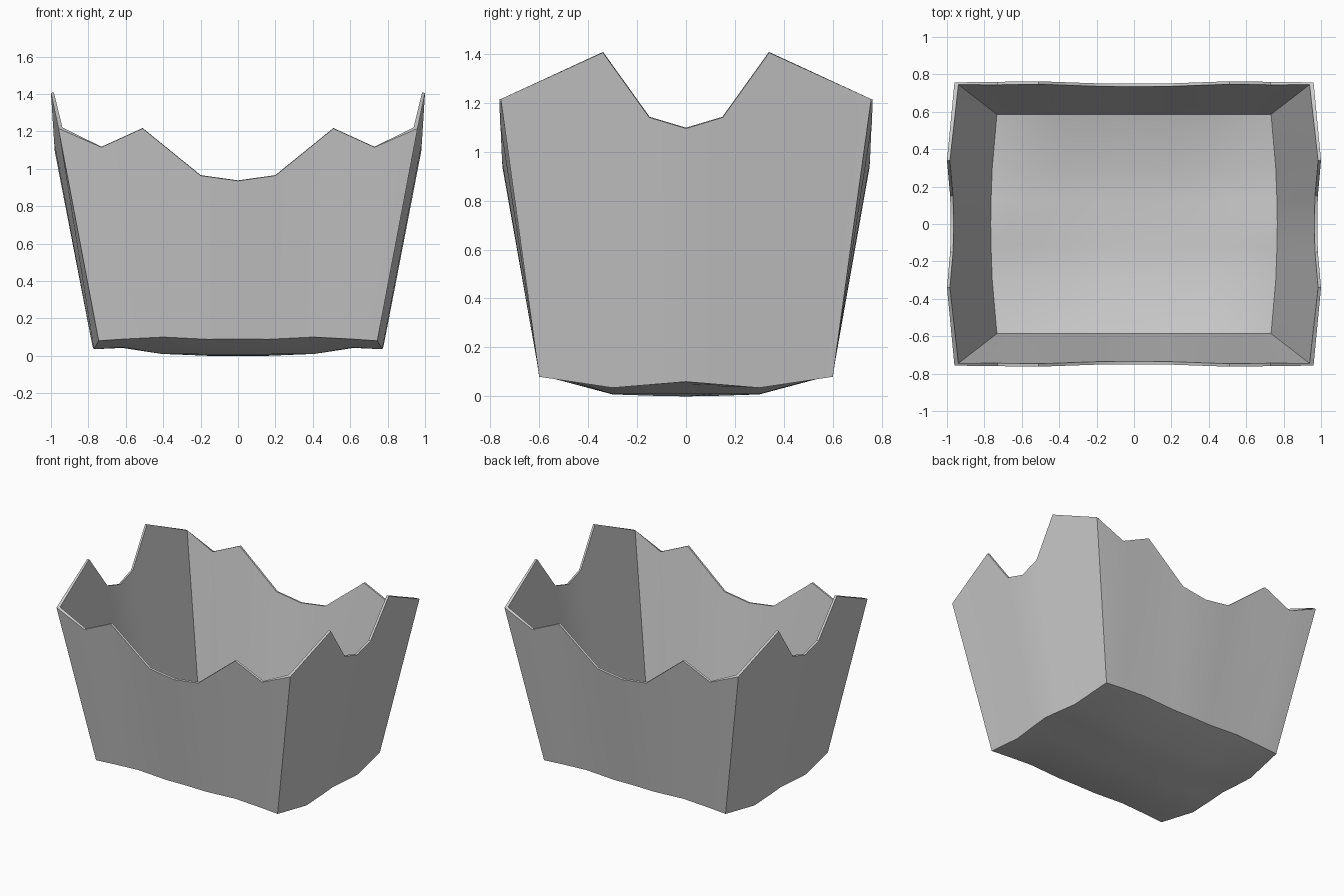
import bpy
import bmesh
import math

cube = bpy.data.objects.get("Cube")
if cube:
    bpy.data.objects.remove(cube, do_unlink=True)

# Plain grey shell colour
grey = bpy.data.materials.new("plain_grey")
grey.use_nodes = True
colour = (0.6, 0.6, 0.6, 1)
grey.diffuse_color = colour
grey.node_tree.nodes["Principled BSDF"].inputs["Base Color"].default_value = colour

# Floor columns and rows, from the centre outwards
floor_x = [0, 0.16, 0.40, 0.60, 0.745]
floor_y = [0, 0.12, 0.30, 0.60]
side_bulge = [0.035, 0.033, 0.026, 0]
floor_z = [
    [0, 0, 0.01, 0.045, 0.06],
    [0.002, 0.002, 0.01, 0.042, 0.05],
    [0.008, 0.008, 0.01, 0.045, 0.035],
    [0.09, 0.088, 0.10, 0.09, 0.08],
]
# Jagged rim, from the middle of each wall to the corner
long_rim = [(0, 0.75, 0.935), (0.20, 0.752, 0.963), (0.51, 0.763, 1.215),
            (0.73, 0.76, 1.115), (0.96, 0.757, 1.215)]
short_rim = [(0.98, 0, 1.095), (0.983, 0.15, 1.14), (1.0, 0.34, 1.405),
             (0.96, 0.757, 1.215)]

nx, ny = len(floor_x) - 1, len(floor_y) - 1


def sign(n):
    return -1 if n < 0 else 1


def floor_point(i, j):
    a, b = abs(i), abs(j)
    x = floor_x[a] + side_bulge[b] * (a / nx) ** 2
    return sign(i) * x, sign(j) * floor_y[b], floor_z[b][a]


def rim_point(i, j):
    x, y, z = long_rim[abs(i)] if abs(j) == ny else short_rim[abs(j)]
    return sign(i) * x, sign(j) * y, z


# Sagging floor grid
bm = bmesh.new()
floor = {(i, j): bm.verts.new(floor_point(i, j))
         for i in range(-nx, nx + 1) for j in range(-ny, ny + 1)}
for i in range(-nx, nx):
    for j in range(-ny, ny):
        bm.faces.new([floor[i, j], floor[i, j + 1],
                      floor[i + 1, j + 1], floor[i + 1, j]])

# Flared walls, rising from the floor outline to the rim
loop = [(i, -ny) for i in range(-nx, nx)]
loop += [(nx, j) for j in range(-ny, ny)]
loop += [(-i, -j) for i, j in loop]
rim = {key: bm.verts.new(rim_point(*key)) for key in loop}
for a, b in zip(loop, loop[1:] + loop[:1]):
    bm.faces.new([floor[a], floor[b], rim[b], rim[a]])
bmesh.ops.recalc_face_normals(bm, faces=bm.faces)

# Outward normals on the open shell: the floor must face down
if sum(f.normal.z * f.calc_area() for f in bm.faces) > 0:
    bmesh.ops.reverse_faces(bm, faces=bm.faces)
mesh = bpy.data.meshes.new("jagged_basin")
bm.to_mesh(mesh)
bm.free()
basin = bpy.data.objects.new("jagged_basin", mesh)
bpy.context.collection.objects.link(basin)
mesh.materials.append(grey)

# Thin wall thickness, added inwards
bpy.ops.object.select_all(action="DESELECT")
basin.select_set(True)
bpy.context.view_layer.objects.active = basin
solid = basin.modifiers.new("thickness", "SOLIDIFY")
solid.thickness = 0.016
solid.offset = -1
solid.use_even_offset = True
bpy.ops.object.modifier_apply(modifier=solid.name)
bpy.ops.object.shade_smooth_by_angle(angle=math.radians(35))
